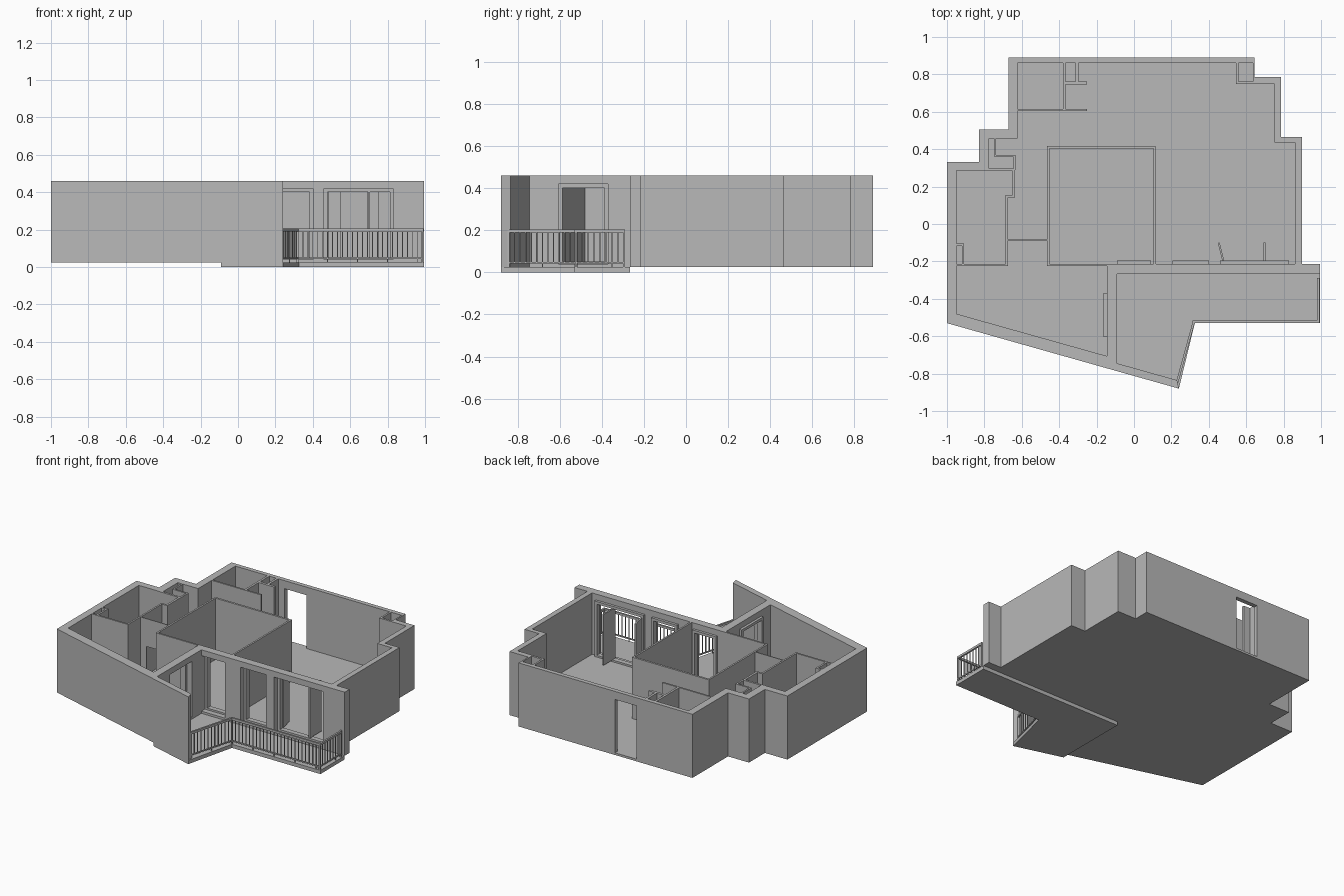
import bpy, bmesh, math
from mathutils import Vector

if "Cube" in bpy.data.objects:
    bpy.data.objects.remove(bpy.data.objects["Cube"])

BASE, FLOOR, TOP = 0.025, 0.04, 0.46

grey = bpy.data.materials.new("plaster_grey")
grey.diffuse_color = (0.48, 0.48, 0.48, 1)
grey.use_nodes = True
grey.node_tree.nodes["Principled BSDF"].inputs["Base Color"].default_value = grey.diffuse_color


def finish(name, bm):
    bmesh.ops.recalc_face_normals(bm, faces=bm.faces)
    me = bpy.data.meshes.new(name)
    bm.to_mesh(me)
    bm.free()
    me.materials.append(grey)
    ob = bpy.data.objects.new(name, me)
    bpy.context.collection.objects.link(ob)
    return ob


def add_prism(bm, pts, z0, z1):
    face = bm.faces.new([bm.verts.new((x, y, z0)) for x, y in pts])
    ext = bmesh.ops.extrude_face_region(bm, geom=[face], use_keep_orig=True)
    for g in ext["geom"]:
        if isinstance(g, bmesh.types.BMVert):
            g.co.z = z1


def prism(name, pts, z0, z1):
    bm = bmesh.new()
    add_prism(bm, pts, z0, z1)
    return finish(name, bm)


def rect(x0, x1, y0, y1):
    return [(x0, y0), (x1, y0), (x1, y1), (x0, y1)]


def cut(target, cutter):
    mod = target.modifiers.new("cut", "BOOLEAN")
    mod.operation, mod.solver, mod.object = "DIFFERENCE", "EXACT", cutter
    bpy.context.view_layer.objects.active = target
    bpy.ops.object.modifier_apply(modifier=mod.name)
    bpy.data.objects.remove(cutter)


def add_beam(bm, a, b, w, z0, z1):
    """Upright bar of width w along the plan line a-b."""
    a, b = Vector(a), Vector(b)
    d = (b - a).normalized()
    n = Vector((-d.y, d.x)) * w / 2
    add_prism(bm, [a - n, b - n, b + n, a + n], z0, z1)


# Outer shell with floor, hollowed by the inner outline
outer = [(-1, -.53), (-.09, -.787), (-.09, -.267), (.995, -.267), (.995, -.215),
         (.897, -.215), (.897, .465), (.787, .465), (.787, .785), (.645, .785),
         (.645, .89), (-.672, .89), (-.672, .505), (-.83, .505), (-.83, .332), (-1, .332)]
inner = [(-.95, -.48), (-.145, -.706), (-.145, -.213), (.86, -.213), (.86, .435),
         (.75, .435), (.75, .762), (.635, .762), (.635, .86), (-.622, .86),
         (-.622, .457), (-.775, .457), (-.775, .285), (-.95, .285)]
shell = prism("outer_walls_and_floor", outer, BASE, TOP)
cut(shell, prism("room_cutter", inner, FLOOR, 0.6))

# Door openings: back entrance, three balcony doors, side balcony door
front_doors = [(-.09, .09), (.205, .4), (.46, .83)]
cut(shell, prism("entrance_cutter", rect(-.25, -.085, .8, .95), FLOOR, .405))
for x0, x1 in front_doors:
    cut(shell, prism("door_cutter", rect(x0, x1, -.3, -.18), FLOOR, .42))
cut(shell, prism("side_cutter", rect(-.2, -.05, -.605, -.37), FLOOR, .42))

# Balcony slab and slanted privacy wall
prism("balcony_slab", [(-.09, -.787), (.24, -.88), (.325, -.53), (.995, -.53),
                       (.995, -.267), (-.09, -.267)], 0, BASE)
prism("privacy_wall", [(-.09, -.787), (.24, -.88), (.23, -.835), (-.09, -.745)], BASE, TOP)

# Thin partition walls: x0, x1, y0, y1
partitions = {
    "central_room_wall": [(-.465, .115, .403, .417), (-.465, -.453, -.225, .41),
                          (.105, .117, -.22, .41), (-.465, -.14, -.225, -.213)],
    "left_room_wall": [(-.955, -.675, -.225, -.213), (-.687, -.675, -.22, .155),
                       (-.687, -.635, .142, .155), (-.65, -.635, .145, .297),
                       (-.8, -.635, .283, .297)],
    "bath_duct_wall": [(-.745, -.633, .358, .37), (-.748, -.737, .36, .46),
                       (-.645, -.633, .29, .37)],
    "corner_duct_wall": [(-.955, -.908, -.117, -.105), (-.92, -.908, -.215, -.11)],
    "back_room_wall": [(-.63, -.25, .604, .616), (-.38, -.365, .61, .87)],
    "entrance_duct_wall": [(-.37, -.25, .745, .763), (-.313, -.297, .75, .87)],
    "right_duct_wall": [(.545, .558, .75, .87), (.545, .76, .748, .762)],
}
for name, walls in partitions.items():
    bm = bmesh.new()
    for w in walls:
        add_prism(bm, rect(*w), FLOOR - .003, TOP)
    finish(name, bm)

# Corridor wall with a doorway
bm = bmesh.new()
add_prism(bm, rect(-.68, -.63, -.089, -.083), FLOOR, TOP)
add_prism(bm, rect(-.54, -.46, -.089, -.083), FLOOR, TOP)
add_prism(bm, rect(-.63, -.54, -.089, -.083), .27, TOP)
finish("corridor_wall", bm)


# Door frames, slightly proud on the room side
def frame(name, a, b, posts=()):
    a, b = Vector(a), Vector(b)
    d = (b - a).normalized() * .018
    bm = bmesh.new()
    add_beam(bm, a, a + d, .035, FLOOR, .42)
    add_beam(bm, b - d, b, .035, FLOOR, .42)
    add_beam(bm, a, b, .035, .402, .42)
    add_beam(bm, a, b, .035, FLOOR - .003, FLOOR + .012)
    for p in posts:
        add_beam(bm, p, Vector(p) + d * .6, .03, FLOOR, .41)
    finish(name, bm)


for i, (x0, x1) in enumerate(front_doors):
    frame(f"balcony_door_frame_{i + 1}", (x0, -.213), (x1, -.213),
          [(.695, -.213)] if i == 2 else [])
frame("side_door_frame", (-.145, -.605), (-.145, -.37))

# Open door leaves
for i, (a, b) in enumerate([((.478, -.2), (.453, -.1)), ((.698, -.2), (.698, -.1))]):
    bm = bmesh.new()
    add_beam(bm, a, b, .01, FLOOR + .012, .4)
    finish(f"door_leaf_{i + 1}", bm)

# Balcony railing: rails, balusters and posts along the open edge
path = [(.232, -.842), (.32, -.523), (.985, -.523), (.985, -.295)]
rails, bars = bmesh.new(), bmesh.new()
for a, b in zip(path, path[1:]):
    a, b = Vector(a), Vector(b)
    d = (b - a).normalized()
    add_beam(rails, a - d * .006, b + d * .006, .012, .19, .205)
    add_beam(rails, a, b, .008, .042, .05)
    n = round((b - a).length / .027)
    for k in range(n + 1):
        p = a.lerp(b, k / n)
        end = k in (0, n)
        r = .005 if end else .0025
        z0 = BASE if end or k % 6 == 0 else .045
        add_beam(bars, p - d * r, p + d * r, 2 * r, z0, .195)
finish("railing_rails", rails)
finish("railing_balusters", bars)
